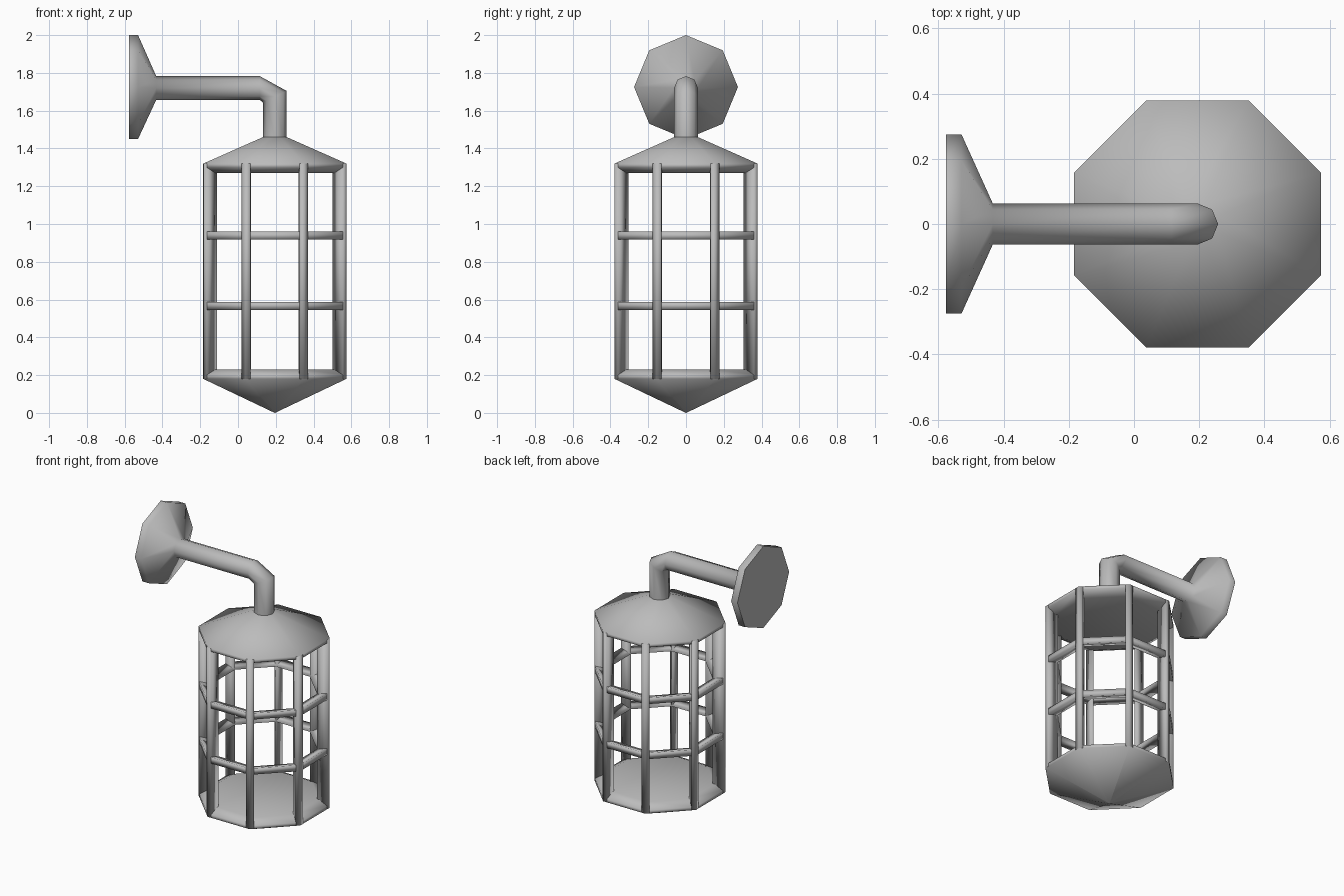
import bpy, bmesh, math
from mathutils import Vector

if "Cube" in bpy.data.objects:
    bpy.data.objects.remove(bpy.data.objects["Cube"], do_unlink=True)

GREY = (0.5, 0.5, 0.5, 1)
metal = bpy.data.materials.new("grey metal")
metal.use_nodes = True
metal.diffuse_color = GREY
metal.node_tree.nodes["Principled BSDF"].inputs["Base Color"].default_value = GREY

CX = 0.195            # axis of the lantern
R = 0.41              # corner radius of the octagonal cage
INNER = 0.33          # radius of the inner edge of the cage bars
LOW, HIGH = 0.18, 1.32
ARM_Z = 1.72
PLATE_Z = 1.725
PIPE = 0.063
CORNERS = [math.radians(22.5 + 45 * i) for i in range(8)]


def loft(name, sections, closed=False, smooth_angle=70):
    """Skin a row of equal-length sections; cap the ends unless closed."""
    bm = bmesh.new()
    rows = [[bm.verts.new(p) for p in s] for s in sections]
    n = len(rows[0])
    pairs = list(zip(rows, rows[1:]))
    if closed:
        pairs.append((rows[-1], rows[0]))
    else:
        bm.faces.new(rows[0])
        bm.faces.new(rows[-1])
    for a, b in pairs:
        for i in range(n):
            j = (i + 1) % n
            bm.faces.new((a[i], a[j], b[j], b[i]))
    bmesh.ops.recalc_face_normals(bm, faces=bm.faces)
    mesh = bpy.data.meshes.new(name)
    bm.to_mesh(mesh)
    bm.free()
    mesh.materials.append(metal)
    obj = bpy.data.objects.new(name, mesh)
    bpy.context.collection.objects.link(obj)
    bpy.ops.object.select_all(action='DESELECT')
    obj.select_set(True)
    bpy.context.view_layer.objects.active = obj
    bpy.ops.object.shade_smooth_by_angle(angle=math.radians(smooth_angle))


def polar(a, r, z, side=0):
    """Point at angle a and radius r from the lantern axis, shifted sideways."""
    return Vector((CX + r * math.cos(a) - side * math.sin(a),
                   r * math.sin(a) + side * math.cos(a), z))


def octagon(r, z):
    return [polar(a, r, z) for a in CORNERS]


def pipe_ring(x, z, dx, dz, r=PIPE):
    """Octagon spanned by the y axis and the direction (dx, dz)."""
    ring = []
    for i in range(8):
        a = math.radians(45 * i)
        c, s = r * math.cos(a), r * math.sin(a)
        ring.append(Vector((x + c * dx, s, z + c * dz)))
    return ring


# Roof with its rim and ceiling, pointed base with its rim and floor
loft("roof", [octagon(0.345, HIGH - 0.05), octagon(R, HIGH - 0.021),
              octagon(R, HIGH), octagon(0.068, 1.46)])
loft("base", [octagon(0.345, LOW + 0.05), octagon(R, LOW + 0.021),
              octagon(R, LOW), octagon(0.001, 0)])

# Upright kite-shaped bars at the eight corners
for i, a in enumerate(CORNERS):
    loft(f"upright_bar_{i + 1}",
         [[polar(a, R, z), polar(a, R - 0.01, z, 0.025),
           polar(a, INNER, z), polar(a, R - 0.01, z, -0.025)]
          for z in (LOW, HIGH)], smooth_angle=180)

# Two middle hoops, flat outside and wedge-shaped inside
for name, z in (("lower_hoop", 0.567), ("upper_hoop", 0.938)):
    profile = [(R, z + 0.021), (INNER, z), (R, z - 0.021)]
    loft(name, [[polar(a, r, h) for r, h in profile] for a in CORNERS],
         closed=True, smooth_angle=180)

# Wall plate flowing into the bent arm
loft("wall_plate_and_arm", [pipe_ring(-0.576, PLATE_Z, 0, 1, 0.275),
                            pipe_ring(-0.529, PLATE_Z, 0, 1, 0.275),
                            pipe_ring(-0.433, ARM_Z, 0, 1),
                            pipe_ring(0.115, ARM_Z, 0, 1),
                            pipe_ring(CX, 1.674, 1, 0.48),
                            pipe_ring(CX, 1.45, 1, 0)])
